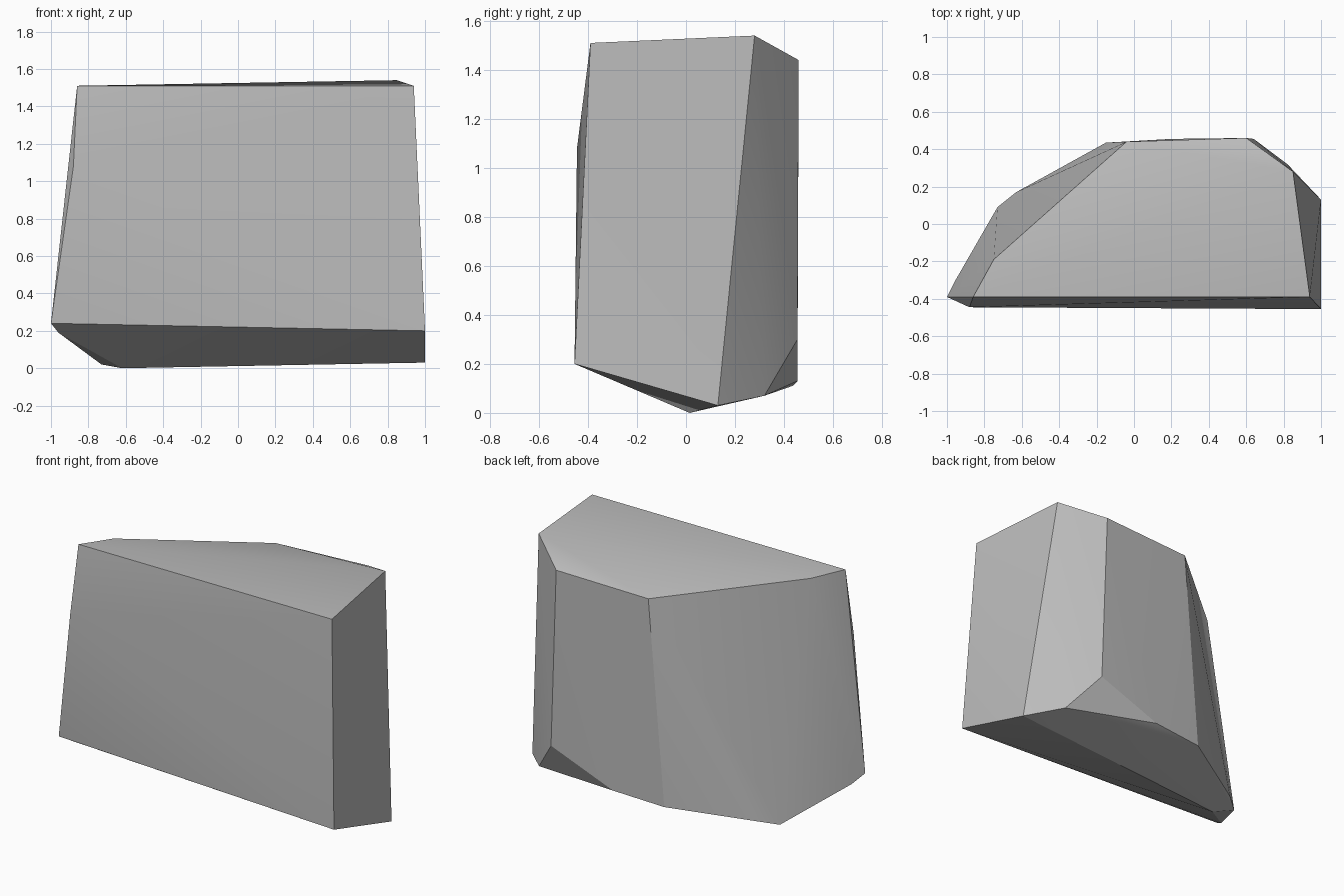
import bpy
import bmesh
import math
from mathutils import Vector

default_cube = bpy.data.objects.get("Cube")
if default_cube:
    bpy.data.objects.remove(default_cube, do_unlink=True)


def make_material(name, colour):
    material = bpy.data.materials.new(name)
    material.use_nodes = True
    material.diffuse_color = colour
    shader = material.node_tree.nodes["Principled BSDF"]
    shader.inputs["Base Color"].default_value = colour
    shader.inputs["Roughness"].default_value = 0.9
    return material


def convex_block(name, corner_groups, material, sharp_angle):
    """Wrap the corner points in a convex skin with crisp main edges."""
    bm = bmesh.new()
    for group in corner_groups:
        for corner in group:
            bm.verts.new(Vector(corner))
    hull = bmesh.ops.convex_hull(bm, input=bm.verts[:])
    loose = {e for e in hull["geom_interior"] + hull["geom_unused"]
             if isinstance(e, bmesh.types.BMVert)}
    bmesh.ops.delete(bm, geom=list(loose), context="VERTS")
    bmesh.ops.recalc_face_normals(bm, faces=bm.faces[:])

    mesh = bpy.data.meshes.new(name)
    bm.to_mesh(mesh)
    bm.free()
    mesh.materials.append(material)
    block = bpy.data.objects.new(name, mesh)
    bpy.context.scene.collection.objects.link(block)

    bpy.ops.object.select_all(action="DESELECT")
    block.select_set(True)
    bpy.context.view_layer.objects.active = block
    bpy.ops.object.shade_smooth_by_angle(angle=math.radians(sharp_angle))
    return block


# Sloping top: two front corners, then round the back
top_rim = [(-.86, -.39, 1.51), (.94, -.39, 1.51), (.85, .28, 1.54),
           (.6, .46, 1.44), (-.04, .44, 1.42), (-.75, -.19, 1.5)]

# Lower rim: the front edge, then the chipped right corner and curved back
lower_rim = [(-1, -.39, .24), (1, -.455, .2), (1, .13, .03),
             (.82, .32, .07), (.64, .455, .3), (.2, .455, .13),
             (-.15, .435, .11), (-.63, .17, .045), (-.73, .09, .02),
             (-.96, -.31, .19)]

# Underside ridge end and the slight bulge of the front edge
extra_corners = [(-.62, .015, 0), (-.88, -.445, 1.08)]

stone_grey = make_material("stone grey", (.5, .5, .5, 1))
convex_block("stone_block", [top_rim, lower_rim, extra_corners],
             stone_grey, 22)
